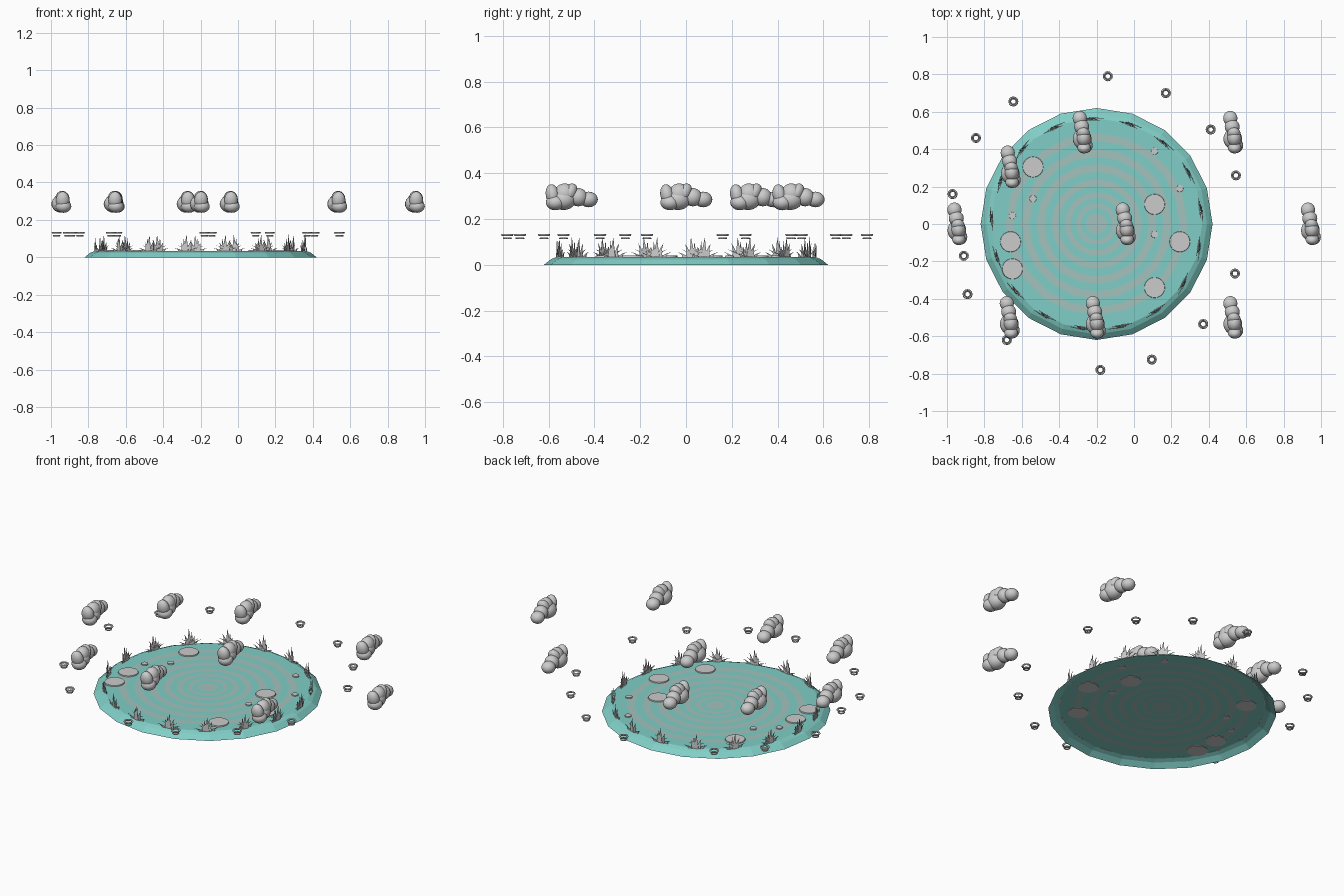
import bpy, bmesh, math, random
from mathutils import Vector, Matrix

if "Cube" in bpy.data.objects:
    bpy.data.objects.remove(bpy.data.objects["Cube"])

random.seed(4)
CX = -0.2  # pond centre


def mat(name, rgb):
    m = bpy.data.materials.new(name)
    m.diffuse_color = (*rgb, 1)
    m.use_nodes = True
    m.node_tree.nodes["Principled BSDF"].inputs["Base Color"].default_value = m.diffuse_color
    return m


TEAL = mat("water teal", (0.22, 0.62, 0.57))
PALE = mat("ripple grey teal", (0.37, 0.54, 0.51))
GREY = mat("light grey", (0.6, 0.6, 0.6))


def make(name, bm, mats, smooth=False):
    me = bpy.data.meshes.new(name)
    bm.to_mesh(me)
    bm.free()
    for m in mats:
        me.materials.append(m)
    for p in me.polygons:
        p.use_smooth = smooth
    ob = bpy.data.objects.new(name, me)
    bpy.context.collection.objects.link(ob)
    return ob


def copy(ob, name, loc, rot=0):
    c = bpy.data.objects.new(name, ob.data)
    c.location = loc
    c.rotation_euler = (0, 0, rot)
    bpy.context.collection.objects.link(c)


# pond: open 20-sided sheet with concentric ripple bands and a sloping rim
bm = bmesh.new()
N = 20
radii = [.055, .085, .11, .14, .17, .205, .24, .28, .32, .36, .40, .445, .485, .53]
prof = [(r, .034) for r in radii] + [(.565, .034), (.59, .024), (.62, 0)]
centre = bm.verts.new((CX, 0, .034))
prev = None
for k, (r, z) in enumerate(prof):
    ring = [bm.verts.new((CX + r * math.cos(i * math.tau / N), r * math.sin(i * math.tau / N), z)) for i in range(N)]
    for i in range(N):
        j = (i + 1) % N
        vs = (centre, ring[i], ring[j]) if prev is None else (prev[i], ring[i], ring[j], prev[j])
        f = bm.faces.new(vs)
        f.material_index = 1 if k % 2 == 0 and k < 14 else 0
    prev = ring
make("pond", bm, [TEAL, PALE])

# lily pads and small floating leaves
pads = [(-.54, .305), (.11, .105), (.245, -.095), (-.66, -.095), (-.65, -.24), (.11, -.34)]
leaves = [(.11, .39), (.245, .19), (-.54, .135), (-.65, .045), (.11, -.055)]
for name, pts, r in (("lily_pad", pads, .056), ("small_leaf", leaves, .019)):
    for x, y in pts:
        bm = bmesh.new()
        bmesh.ops.create_cone(bm, cap_ends=True, segments=24, radius1=r, radius2=r * .96, depth=.009,
                              matrix=Matrix.Translation((x, y, .0355)))
        make(name, bm, [GREY])

# reed tuft: thin curved blades, (base x, tip x, tip height, base half-width)
blades = [(0, .004, .088, .014), (.014, .03, .06, .012), (-.016, -.028, .045, .013),
          (.03, .062, .022, .013), (-.03, -.066, .018, .013), (-.012, -.012, .07, .009),
          (.0, .045, .034, .016), (0, -.045, .03, .016)]
bm = bmesh.new()
for n, (bx, tx, h, w) in enumerate(blades):
    y = (n % 4 - 1.5) * .004
    left, right = [], []
    for t in (0, .35, .7):
        x = bx + (tx - bx) * t * t
        hw = w * (1 - t) ** 1.1
        z = h * t
        left.append((x - hw, z))
        right.append((x + hw, z))
    outline = left + [(tx, h)] + right[::-1]
    front = [bm.verts.new((x, y - .002 * (1 - z / .1), z)) for x, z in outline]
    back = [bm.verts.new((x, y + .002 * (1 - z / .1), z)) for x, z in outline]
    bm.faces.new(front[::-1])
    bm.faces.new(back)
    for i in range(len(front)):
        j = (i + 1) % len(front)
        bm.faces.new((front[i], front[j], back[j], back[i]))
bmesh.ops.recalc_face_normals(bm, faces=bm.faces)
tuft = make("reed_tuft", bm, [GREY])
for k in range(17):
    a = math.radians(8 + k * 360 / 17)
    loc = (CX + .562 * math.cos(a), .562 * math.sin(a), .033)
    rot = a + math.pi / 2 + random.uniform(-.1, .1)
    if k == 0:
        tuft.location, tuft.rotation_euler = loc, (0, 0, rot)
    else:
        copy(tuft, "reed_tuft", loc, rot)

# cloud: a row of overlapping rounded puffs, (centre, half sizes, tilt)
puffs = [((.0, .075, .285), (.038, .04, .034), 0), ((-.005, .03, .295), (.04, .04, .04), 0),
         ((.004, -.008, .313), (.036, .03, .045), -.5), ((-.002, -.035, .285), (.05, .055, .046), 0),
         ((.006, -.03, .31), (.038, .045, .045), 0), ((.008, -.082, .305), (.036, .03, .047), .2),
         ((.012, -.07, .272), (.042, .042, .034), 0)]
bm = bmesh.new()
for c, s, tilt in puffs:
    # the tail puff leans to one side of the row
    dx = -.015 if c[1] > .05 else 0
    m = Matrix.Translation(Vector(c) + Vector((dx, 0, 0))) @ Matrix.Rotation(tilt, 4, 'X') @ Matrix.Diagonal((*s, 1))
    bmesh.ops.create_uvsphere(bm, u_segments=20, v_segments=12, radius=1, matrix=m)
cloud = make("cloud", bm, [GREY], True)
spots = [(-.945, 0), (-.66, .305), (-.275, .49), (.53, .49), (-.045, 0), (.945, 0),
         (-.665, -.5), (-.205, -.5), (.53, -.5)]
cloud.location = (*spots[0], 0)
for x, y in spots[1:]:
    copy(cloud, "cloud", (x, y, 0))


# hovering double rings around the pond
def torus(bm, R, r, z, nu=12, nv=6):
    g = [[bm.verts.new(((R + r * math.cos(v * math.tau / nv)) * math.cos(u * math.tau / nu),
                        (R + r * math.cos(v * math.tau / nv)) * math.sin(u * math.tau / nu),
                        z + r * math.sin(v * math.tau / nv))) for v in range(nv)] for u in range(nu)]
    for u in range(nu):
        for v in range(nv):
            a, b = (u + 1) % nu, (v + 1) % nv
            bm.faces.new((g[u][v], g[a][v], g[a][b], g[u][b]))


bm = bmesh.new()
torus(bm, .022, .005, .131)
torus(bm, .016, .004, .115)
rings = make("hover_rings", bm, [GREY], True)
ring_spots = [(-.14, .79), (.17, .70), (.41, .505), (.545, .26), (.54, -.265), (.37, -.535), (.095, -.725),
              (-.18, -.78), (-.68, -.62), (-.89, -.375), (-.91, -.17), (-.97, .16), (-.845, .46), (-.645, .655)]
rings.location = (*ring_spots[0], 0)
for x, y in ring_spots[1:]:
    copy(rings, "hover_rings", (x, y, 0))
